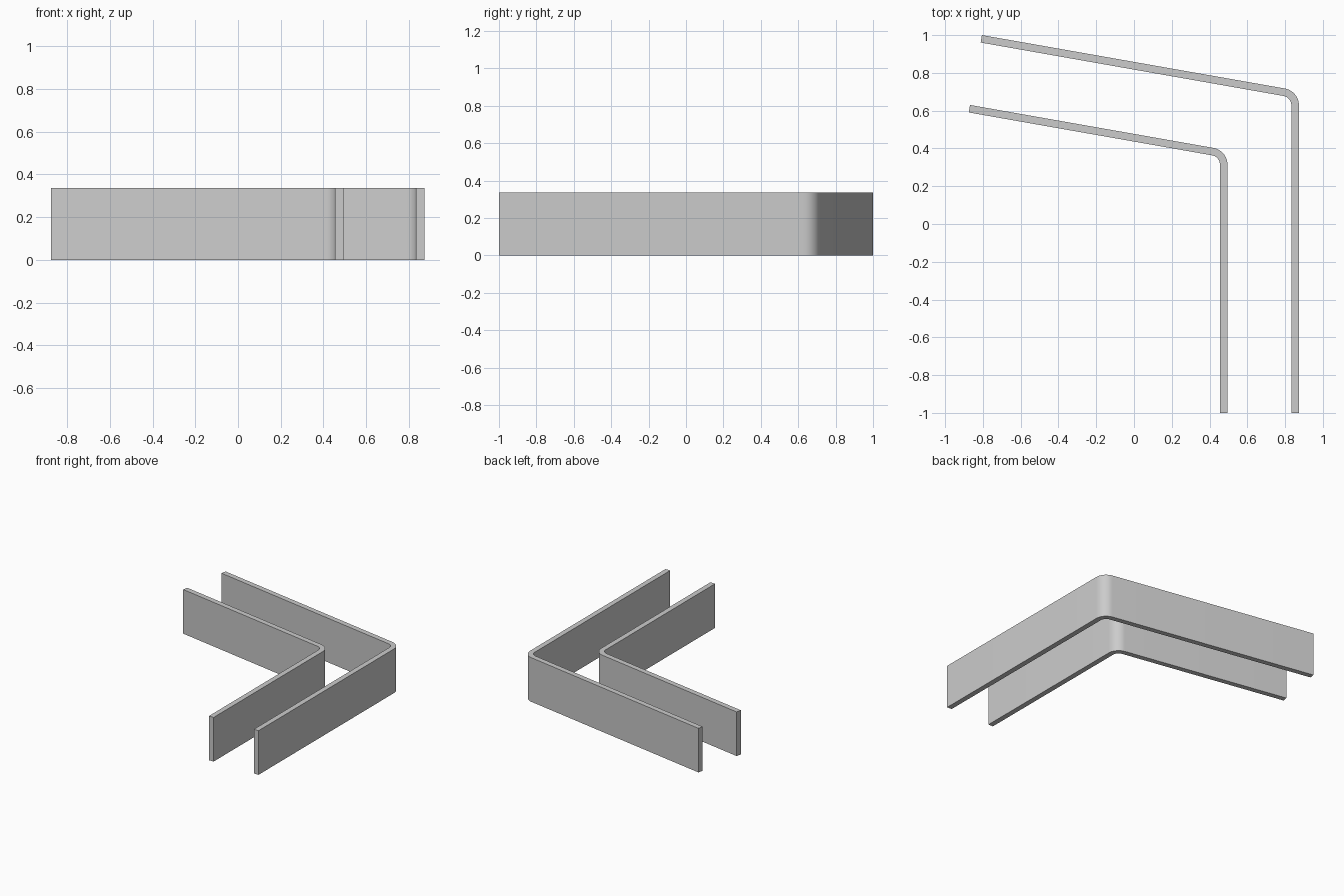
import bpy, bmesh
from math import radians, sin, cos, tan
from mathutils import Vector

cube = bpy.data.objects.get("Cube")
if cube:
    bpy.data.objects.remove(cube, do_unlink=True)

HEIGHT = 0.336
THICK = 0.04
SLANT = radians(10)
BEND_OUT, BEND_IN = 0.09, 0.05
STEPS = 10

grey = bpy.data.materials.new("plain_grey")
grey.use_nodes = True
colour = (0.6, 0.6, 0.6, 1)
grey.diffuse_color = colour
grey.node_tree.nodes["Principled BSDF"].inputs["Base Color"].default_value = colour


def bent_strip(name, side_x, tip):
    """Upright strip with a straight arm, a rounded bend and a slanted arm."""
    normal = Vector((sin(SLANT), cos(SLANT)))
    tip = Vector(tip)
    # Centre of the bend, one outer radius inside both outer faces
    cx = side_x - BEND_OUT
    cy = tip.y - tan(SLANT) * (cx - tip.x) - BEND_OUT / cos(SLANT)

    def arc(radius):
        angles = [radians(80) * i / STEPS for i in range(STEPS + 1)]
        return [(cx + radius * cos(a), cy + radius * sin(a)) for a in angles]

    outer = [(side_x, -1)] + arc(BEND_OUT) + [tuple(tip)]
    inner = [(side_x - THICK, -1)] + arc(BEND_IN) + [tuple(tip - normal * THICK)]
    profile = outer + inner[::-1]

    # Extrude the plan outline upwards
    bm = bmesh.new()
    base = bm.faces.new([bm.verts.new((x, y, 0)) for x, y in profile])
    top = bmesh.ops.extrude_face_region(bm, geom=[base], use_keep_orig=True)
    raised = [v for v in top["geom"] if isinstance(v, bmesh.types.BMVert)]
    bmesh.ops.translate(bm, verts=raised, vec=(0, 0, HEIGHT))
    bmesh.ops.recalc_face_normals(bm, faces=bm.faces)
    mesh = bpy.data.meshes.new(name)
    bm.to_mesh(mesh)
    bm.free()
    mesh.materials.append(grey)

    obj = bpy.data.objects.new(name, mesh)
    bpy.context.collection.objects.link(obj)
    bpy.ops.object.select_all(action="DESELECT")
    obj.select_set(True)
    bpy.context.view_layer.objects.active = obj
    bpy.ops.object.shade_smooth_by_angle(angle=radians(30))


bent_strip("outer_strip", 0.873, (-0.805, 1.0))
bent_strip("inner_strip", 0.495, (-0.868, 0.63))
